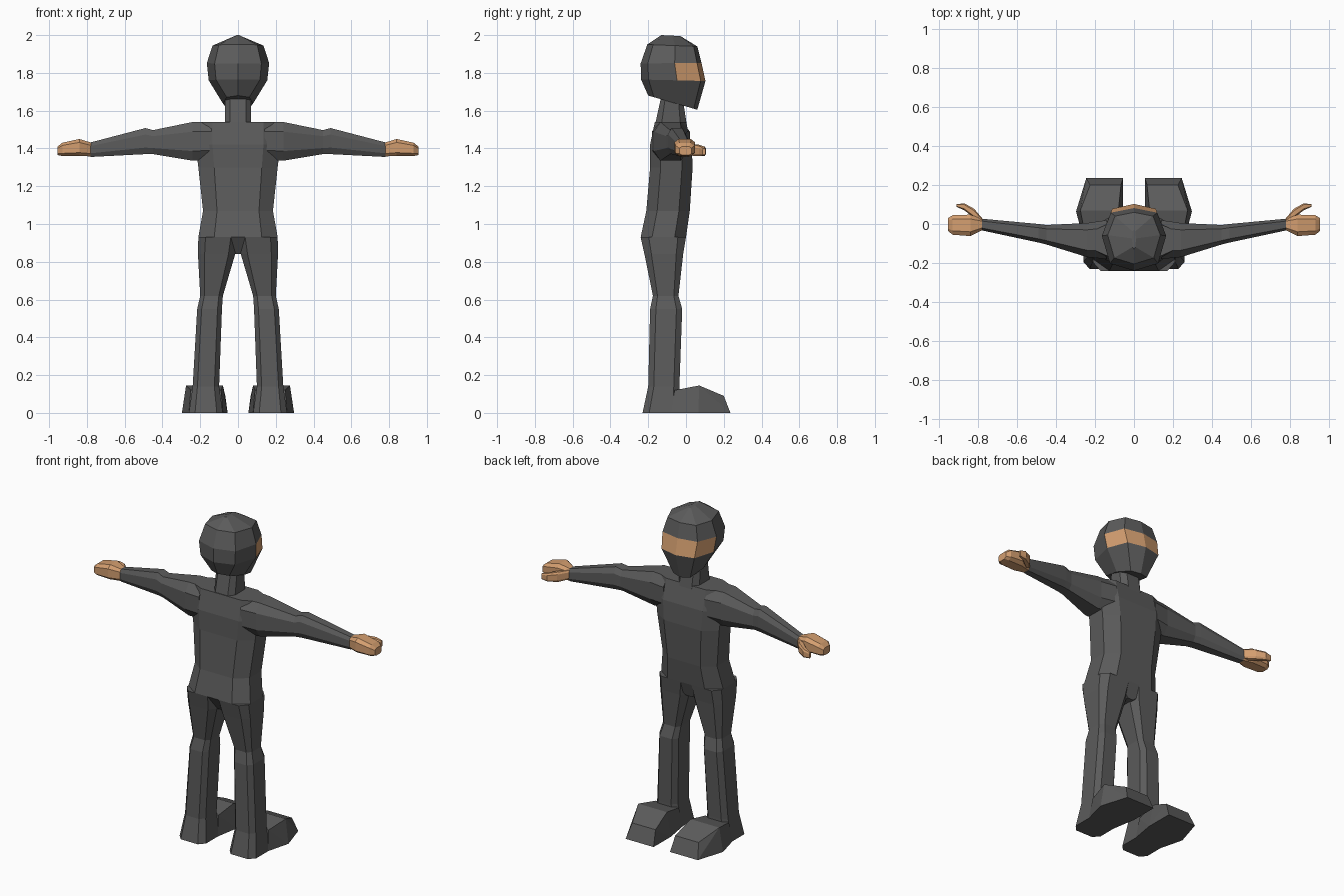
import bpy, bmesh

if "Cube" in bpy.data.objects:
    bpy.data.objects.remove(bpy.data.objects["Cube"])


def material(name, rgb):
    m = bpy.data.materials.new(name)
    m.diffuse_color = (*rgb, 1)
    m.use_nodes = True
    m.node_tree.nodes["Principled BSDF"].inputs["Base Color"].default_value = m.diffuse_color
    return m


CLOTH = material("dark_cloth", (0.105, 0.105, 0.105))
SKIN = material("tan_skin", (0.65, 0.34, 0.16))


def finish(name, bm, mats, mirror=False):
    bmesh.ops.remove_doubles(bm, verts=bm.verts, dist=0.0005)
    bmesh.ops.recalc_face_normals(bm, faces=bm.faces)
    me = bpy.data.meshes.new(name)
    bm.to_mesh(me)
    bm.free()
    for m in mats:
        me.materials.append(m)
    ob = bpy.data.objects.new(name, me)
    bpy.context.collection.objects.link(ob)
    if mirror:
        mod = ob.modifiers.new("mirror", "MIRROR")
        mod.use_axis[0] = True
        mod.use_mirror_merge = False
    return ob


def skin_rings(rings):
    """Bridge equal-sized point rings and cap both ends."""
    bm = bmesh.new()
    vs = [[bm.verts.new(p) for p in r] for r in rings]
    n = len(vs[0])
    for a, b in zip(vs, vs[1:]):
        for i in range(n):
            j = (i + 1) % n
            bm.faces.new((a[i], a[j], b[j], b[i]))
    bm.faces.new(vs[0])
    bm.faces.new(vs[-1])
    return bm


def loft(name, axis, sections, mat, cu=0.2, cv=0.2, mirror=False):
    """Chamfered-rectangle sections (t, u0, u1, v0, v1) along z or x."""
    rings = []
    for t, u0, u1, v0, v1 in sections:
        a, b = (u1 - u0) * cu, (v1 - v0) * cv
        uv = [(u0 + a, v0), (u1 - a, v0), (u1, v0 + b), (u1, v1 - b),
              (u1 - a, v1), (u0 + a, v1), (u0, v1 - b), (u0, v0 + b)]
        rings.append([(u, v, t) if axis == "z" else (t, u, v) for u, v in uv])
    return finish(name, skin_rings(rings), [mat], mirror)


# Torso with pelvis wedge, waist, chest and shoulders
loft("torso", "z", [
    (0.84, -0.03, 0.03, -0.18, -0.03),
    (0.93, -0.21, 0.21, -0.24, 0.0),
    (1.07, -0.185, 0.185, -0.21, 0.02),
    (1.30, -0.21, 0.21, -0.19, 0.035),
    (1.42, -0.225, 0.225, -0.19, 0.03),
    (1.54, -0.225, 0.225, -0.165, 0.0)], CLOTH, 0.2, 0.25)

# Neck
loft("neck", "z", [
    (1.52, -0.07, 0.07, -0.165, 0.005),
    (1.68, -0.07, 0.07, -0.13, -0.02)], CLOTH)

# Arms, tapering through the elbow to the wrist
loft("arms", "x", [
    (0.14, -0.18, 0.02, 1.34, 1.54),
    (0.24, -0.17, 0.005, 1.335, 1.54),
    (0.45, -0.105, -0.005, 1.37, 1.497),
    (0.49, -0.095, 0.0, 1.37, 1.508),
    (0.78, -0.033, 0.027, 1.355, 1.432)], CLOTH, 0.2, 0.25, True)

# Hands and thumbs
loft("hands", "x", [
    (0.775, -0.03, 0.025, 1.358, 1.43),
    (0.84, -0.062, 0.048, 1.36, 1.45),
    (0.93, -0.055, 0.045, 1.36, 1.43),
    (0.955, -0.035, 0.03, 1.365, 1.41)], SKIN, 0.2, 0.2, True)
loft("thumbs", "x", [
    (0.775, -0.01, 0.025, 1.37, 1.425),
    (0.82, 0.03, 0.078, 1.36, 1.42),
    (0.87, 0.07, 0.106, 1.36, 1.41),
    (0.91, 0.088, 0.102, 1.365, 1.40)], SKIN, 0.2, 0.2, True)

# Legs with knees and flared trouser bottoms
loft("legs", "z", [
    (0.0, 0.08, 0.26, -0.23, -0.035),
    (0.14, 0.1, 0.24, -0.2, -0.035),
    (0.55, 0.085, 0.216, -0.19, -0.02),
    (0.62, 0.08, 0.2, -0.175, -0.04),
    (0.84, 0.015, 0.212, -0.22, -0.015),
    (0.93, 0.0, 0.21, -0.24, 0.0)], CLOTH, 0.18, 0.18, True)

# Feet: blocky wedges, hulled from sole and upper cross-lines (y, z, x0, x1)
bm = bmesh.new()
for y, z, x0, x1 in [(-0.08, 0, 0.08, 0.26), (0.065, 0, 0.055, 0.297),
                     (0.235, 0, 0.056, 0.245), (-0.06, 0.12, 0.09, 0.25),
                     (0.07, 0.145, 0.08, 0.275), (0.2, 0.09, 0.067, 0.225)]:
    bm.verts.new((x0, y, z))
    bm.verts.new((x1, y, z))
bmesh.ops.convex_hull(bm, input=bm.verts)
bmesh.ops.dissolve_limit(bm, angle_limit=0.03, verts=bm.verts, edges=bm.edges)
finish("feet", bm, [CLOTH], True)

# Hooded head: rings of (z back, z front, half width, y back, y front)
rings = []
for zb, zf, w, yb, yf in [(1.68, 1.605, 0.08, -0.2, 0.06),
                          (1.765, 1.757, 0.155, -0.238, 0.103),
                          (1.85, 1.853, 0.165, -0.24, 0.082),
                          (1.95, 1.94, 0.135, -0.205, 0.06),
                          (2.0, 1.995, 0.01, -0.13, -0.03)]:
    k = (yf - yb) / 0.34
    half = [(0, yb), (0.75 * w, yb + 0.04 * k), (w, yb + 0.19 * k),
            (0.72 * w, yf - 0.025 * k), (0, yf)]
    pts = half + [(-x, y) for x, y in half[-2:0:-1]]
    rings.append([(x, y, zb + (zf - zb) * (y - yb) / (yf - yb)) for x, y in pts])
bm = skin_rings(rings)
# Eye opening: front faces between mask and brow
for f in bm.faces:
    c = f.calc_center_median()
    if 1.77 < c.z < 1.84 and c.y > -0.03:
        f.material_index = 1
finish("head", bm, [CLOTH, SKIN])
